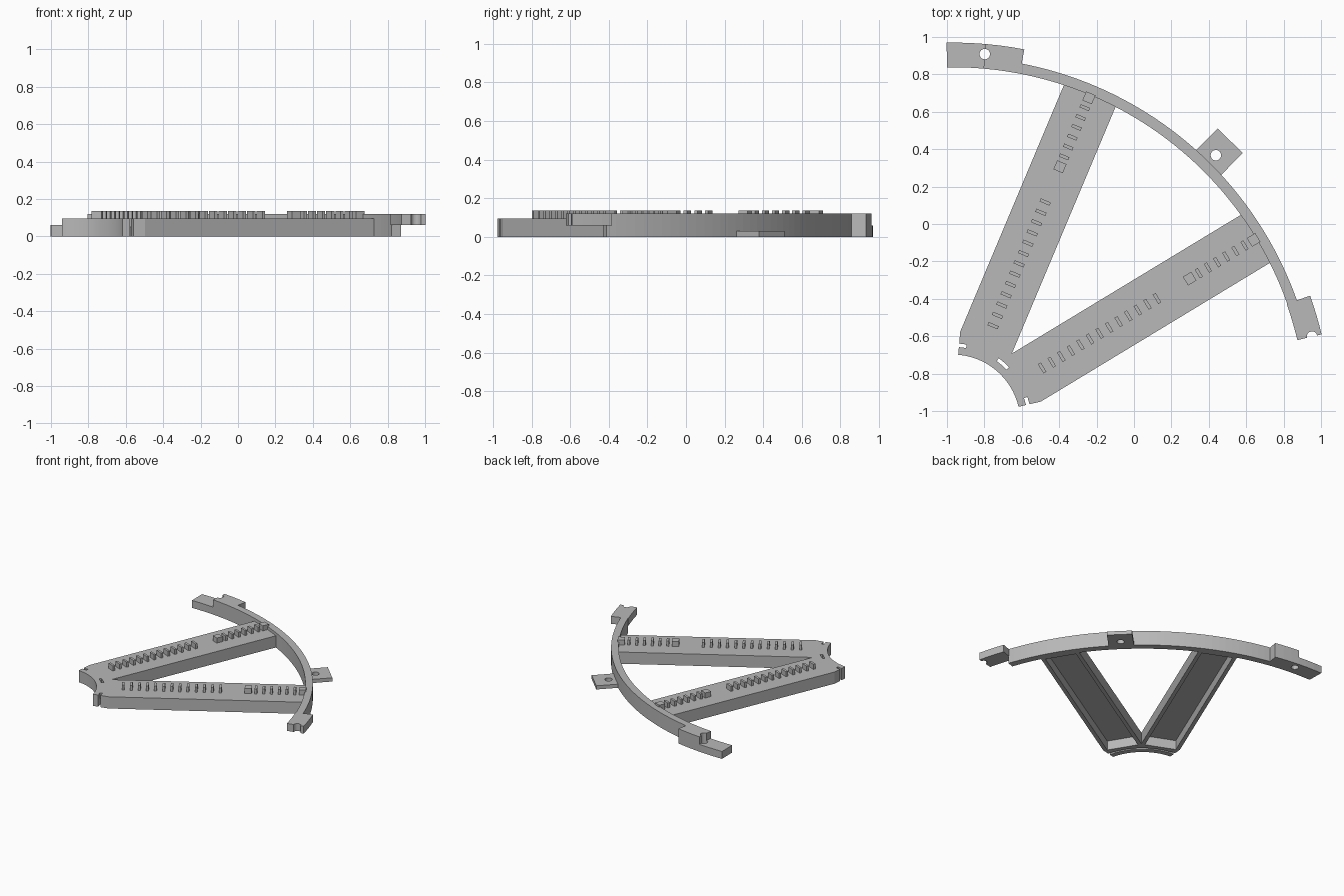
import bpy, bmesh
from math import radians, sin, cos
from mathutils import Matrix

cube = bpy.data.objects.get("Cube")
if cube:
    bpy.data.objects.remove(cube, do_unlink=True)

CX, CY = -0.97, -1.06           # centre of the whole wheel
MID, HALF, ARM = 49.2, 36, 18   # sector middle, half angle, arm offset
ARM_W, TOP = 0.15, 0.095        # arm half width, arm top height

grey = bpy.data.materials.new("plain_grey")
grey.use_nodes = True
grey.diffuse_color = (0.48, 0.48, 0.48, 1)
grey.node_tree.nodes["Principled BSDF"].inputs["Base Color"].default_value = grey.diffuse_color


def polar(r, deg):
    return CX + r * cos(radians(deg)), CY + r * sin(radians(deg))


def local(deg, along, across):
    """Point in a frame whose first axis runs outward at the given angle."""
    c, s = cos(radians(deg)), sin(radians(deg))
    return CX + along * c - across * s, CY + along * s + across * c


def arc(r, a0, a1):
    n = max(2, int(abs(a1 - a0) / 1.5))
    return [polar(r, a0 + (a1 - a0) * i / n) for i in range(n + 1)]


def prism(name, outline, z0, z1):
    bm = bmesh.new()
    face = bm.faces.new([bm.verts.new((x, y, z0)) for x, y in outline])
    out = bmesh.ops.extrude_face_region(bm, geom=[face])
    for v in out["geom"]:
        if isinstance(v, bmesh.types.BMVert):
            v.co.z = z1
    bmesh.ops.recalc_face_normals(bm, faces=bm.faces)
    mesh = bpy.data.meshes.new(name)
    bm.to_mesh(mesh)
    bm.free()
    mesh.materials.append(grey)
    ob = bpy.data.objects.new(name, mesh)
    bpy.context.collection.objects.link(ob)
    return ob


def sector(name, r0, r1, a0, a1, z0, z1):
    return prism(name, arc(r0, a0, a1) + arc(r1, a1, a0), z0, z1)


def bar(name, deg, r0, r1, half, z0, z1):
    pts = [local(deg, r0, -half), local(deg, r1, -half), local(deg, r1, half), local(deg, r0, half)]
    return prism(name, pts, z0, z1)


def pin(r, deg, radius=0.028):
    x, y = polar(r, deg)
    pts = [(x + radius * cos(radians(a)), y + radius * sin(radians(a))) for a in range(0, 360, 15)]
    return prism("hole_cutter", pts, -0.1, 0.3)


def cut(ob, cutter):
    cutter.hide_render = True
    mod = ob.modifiers.new("cut", "BOOLEAN")
    mod.operation, mod.solver, mod.object = "DIFFERENCE", "EXACT", cutter
    bpy.context.view_layer.objects.active = ob
    bpy.ops.object.modifier_apply(modifier=mod.name)
    bpy.data.objects.remove(cutter, do_unlink=True)


# Hub and two arms as one plate
lo, hi = MID - ARM, MID + ARM
corner = ARM_W / sin(radians(ARM))
END = 1.905
outline = arc(0.362, MID + HALF, MID - HALF) + [
    polar(corner, MID - HALF),
    local(lo, END, -ARM_W), local(lo, END, ARM_W),
    polar(corner, MID),
    local(hi, END, -ARM_W), local(hi, END, ARM_W),
    polar(corner, MID + HALF)]
plate = prism("hub_and_arms", outline, 0, TOP)

# Hollow undersides of the arms
for deg in (lo, hi):
    cut(plate, bar("channel_cutter", deg, 0.455, 1.88, 0.12, -0.1, 0.076))

# Hub groove below, with through slots at the middle and both ends
cut(plate, sector("groove_cutter", 0.405, 0.42, MID - 40, MID + 40, -0.1, 0.05))
for a0, a1 in ((MID - 5, MID + 5), (MID - 40, MID - 30.5), (MID + 30.5, MID + 40)):
    cut(plate, sector("slot_cutter", 0.403, 0.422, a0, a1, -0.2, 0.3))

# Outer rim
sector("rim", 1.898, 1.953, 19.4, 79.2, 0, 0.12)

# Stepped lug at the left end and raised lug at the right end
step = MID + HALF - 0.2
hole_r = 1.976
lugs = [
    sector("step_block", 1.898, 2.03, 79.1, step, 0, 0.12),
    sector("low_lug", 1.898, 2.03, step, 90.9, 0, 0.06)]
for lug in lugs:
    cut(lug, pin(hole_r, step))
high_lug = sector("high_lug", 1.895, 2.028, 13.4, 19.5, 0.06, 0.12)
cut(high_lug, pin(hole_r, 13.4))

# Thin mounting tab outside the rim
tab = bar("mounting_tab", 45.4, 1.93, 2.114, 0.094, 0, 0.03)
cut(tab, pin(2.005, 45.4))

# Raised ticks and square studs along each arm
for side, deg in (("right", lo), ("left", hi)):
    for i in range(13):
        r = 0.56 + i * 0.0598
        bar(f"{side}_inner_tick", deg, r - 0.009, r + 0.009, 0.029, TOP - 0.005, 0.136)
    for i in range(8):
        r = 1.482 + i * 0.0571
        half = 0.026 if i in (0, 7) else 0.009
        bar(f"{side}_outer_tick", deg, r - half, r + half, 0.027, TOP - 0.005, 0.136)
